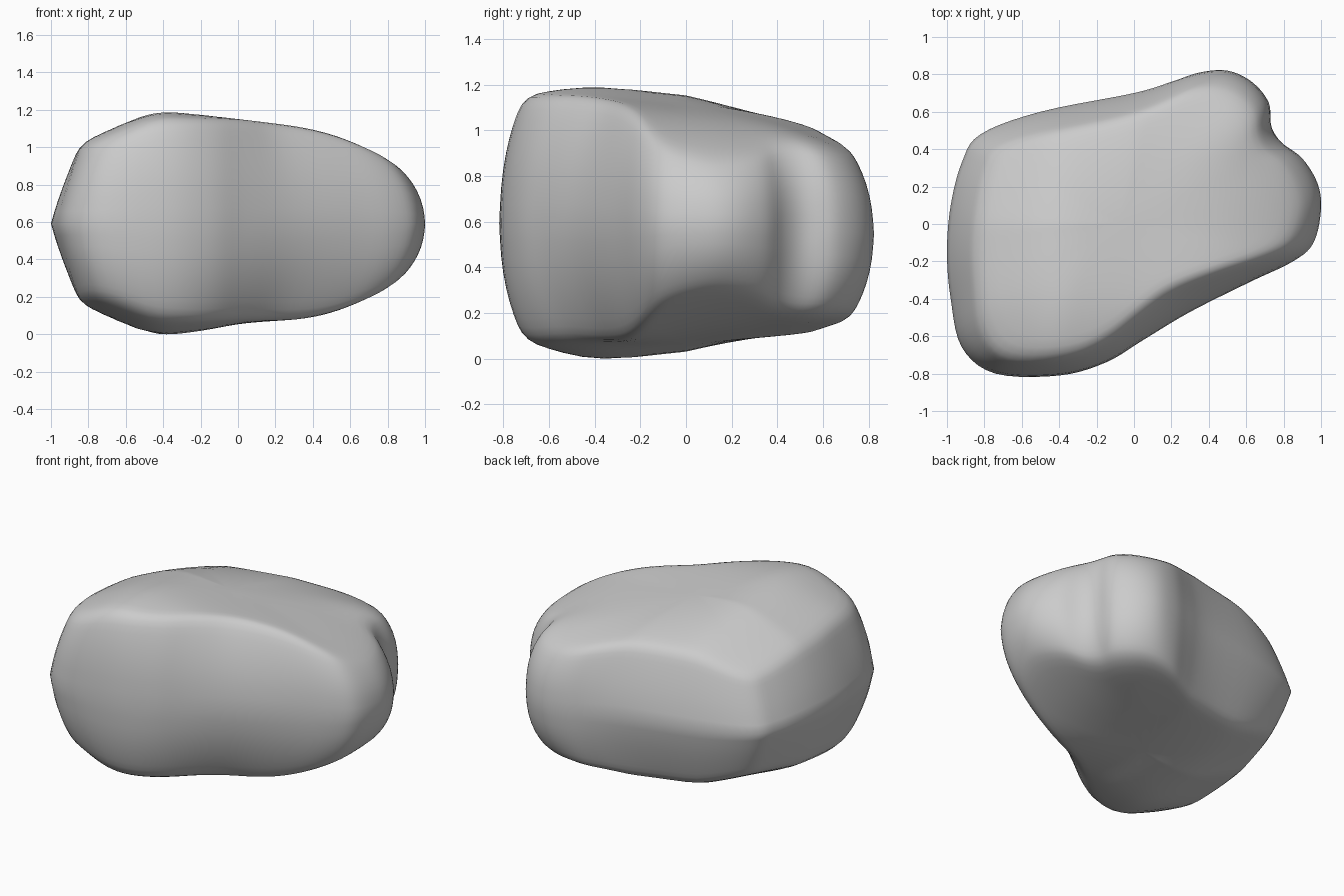
import bpy, bmesh
from math import exp
from mathutils import Vector

if "Cube" in bpy.data.objects:
    bpy.data.objects.remove(bpy.data.objects["Cube"])

CENTRE = Vector((-0.1, 0.0))

# plan outline: x, y, wall inset at the rim, wall roundness
OUTLINE = [
    (-1.00, -0.15, .15, 1.2), (-0.98, 0.10, .15, 1.2), (-0.92, 0.33, .14, 1.2),
    (-0.82, 0.48, .13, 1.25), (-0.50, 0.60, .13, 1.4), (0.00, 0.70, .12, 1.5),
    (0.20, 0.76, .12, 1.8), (0.35, 0.81, .12, 2.2), (0.50, 0.82, .13, 2.4),
    (0.63, 0.76, .12, 2.6), (0.72, 0.65, .11, 2.8), (0.735, 0.52, .10, 2.8),
    (0.79, 0.435, .11, 2.6), (0.90, 0.35, .12, 2.4), (0.98, 0.22, .13, 2.3),
    (1.00, 0.08, .13, 2.3), (0.96, -0.10, .15, 2.2), (0.85, -0.20, .17, 2.2),
    (0.62, -0.31, .17, 2.1), (0.30, -0.47, .16, 2.0), (0.05, -0.62, .14, 2.2),
    (-0.15, -0.74, .13, 2.4), (-0.40, -0.81, .11, 2.4), (-0.74, -0.80, .11, 2.2),
    (-0.92, -0.66, .14, 1.5), (-0.98, -0.40, .15, 1.2),
]
# drop of the top surface along x and along y
DROP_X = [(-1.0, .27), (-.85, .18), (-.65, .085), (-.45, 0.005), (-.3, .01), (0, .045), (.45, .10), (.8, .23), (1.0, .36)]
DROP_Y = [(-.82, .13), (-.7, .045), (-.6, .02), (-.4, 0), (0, .035), (.4, .08), (.6, .12), (.82, .18)]


def hermite(table, t):
    """Smooth interpolation through a short table."""
    t = min(max(t, table[0][0]), table[-1][0])
    n = len(table)
    i = max(k for k in range(n - 1) if table[k][0] <= t)

    def slope(k):
        a, b = table[max(k - 1, 0)], table[min(k + 1, n - 1)]
        return (b[1] - a[1]) / (b[0] - a[0])
    (x0, y0), (x1, y1) = table[i], table[i + 1]
    h = x1 - x0
    u = (t - x0) / h
    m0, m1 = slope(i) * h, slope(i + 1) * h
    return ((2*u**3 - 3*u**2 + 1) * y0 + (u**3 - 2*u**2 + u) * m0
            + (3*u**2 - 2*u**3) * y1 + (u**3 - u**2) * m1)


def mid(y):
    """Height of the widest line; it dips a little at the back."""
    return .592 - .09 * max(0, y)**2


def half_height(x, y, side):
    bump = 0.03 * exp(-((x - .6)**2 + (y - .56)**2) / .03)
    corner = .19 * max(0, y) * min(1, max(0, -x) / .5)
    front = 0
    if side < 0:
        front = .15 * max(0, -y - .4) + .04 * exp(-((x - .1)**2 + (y + .5)**2) / .06)
    drop = hermite(DROP_X, x) + max(0, hermite(DROP_Y, y))
    return max(.1, .605 - drop + bump - corner - front)


def smooth_loop(pts, steps):
    """Closed Catmull-Rom curve through the points."""
    out, n = [], len(pts)
    for i in range(n):
        a, b, c, d = (Vector(pts[(i + k) % n]) for k in (-1, 0, 1, 2))
        for s in range(steps):
            u = s / steps
            out.append(b + 0.5 * u * (c - a + u * (2*a - 5*b + 4*c - d + u * (3*(b - c) + d - a))))
    return out


# wall rows (height fraction) followed by cap rings (fraction towards the centre)
WALL = [0, .15, .3, .45, .6, .72, .82, .9, .95]
CAP = [.03, .08, .15, .25, .37, .5, .63, .76, .88]
loop = smooth_loop(OUTLINE, 5)

bm = bmesh.new()


def ring(side, v=None, f=0.0):
    row = []
    for p in loop:
        xy = Vector((p[0], p[1]))
        inward = (CENTRE - xy).normalized()
        rim = xy + inward * p[2]
        if v is None:
            xy = rim.lerp(CENTRE, f)
            h = half_height(xy.x, xy.y, side)
        else:
            xy += inward * p[2] * v ** p[3]
            h = v * half_height(rim.x, rim.y, side)
        row.append(bm.verts.new((xy.x, xy.y, mid(rim.y if v is not None else xy.y) + side * h)))
    return row


def bridge(a, b):
    n = len(a)
    for i in range(n):
        bm.faces.new((a[i], a[(i + 1) % n], b[(i + 1) % n], b[i]))


# upper and lower halves share the widest ring
base = ring(1, 0)
for side in (1, -1):
    prev = base
    for row in [ring(side, v) for v in WALL[1:]] + [ring(side, None, f) for f in CAP]:
        bridge(prev, row)
        prev = row
    tip = bm.verts.new((CENTRE.x, CENTRE.y, mid(0) + side * half_height(*CENTRE, side)))
    for i in range(len(prev)):
        bm.faces.new((prev[i], prev[(i + 1) % len(prev)], tip))

# soften the rims slightly
fixed = set(base)
inner = [v for v in bm.verts if v not in fixed]
for _ in range(4):
    bmesh.ops.smooth_vert(bm, verts=inner, factor=.4, use_axis_x=True, use_axis_y=True, use_axis_z=True)

# rest on the ground
low = min(v.co.z for v in bm.verts)
bmesh.ops.translate(bm, verts=bm.verts, vec=(0, 0, -low))
bmesh.ops.recalc_face_normals(bm, faces=bm.faces)
for f in bm.faces:
    f.smooth = True

mesh = bpy.data.meshes.new("boulder")
bm.to_mesh(mesh)
bm.free()
bpy.context.collection.objects.link(bpy.data.objects.new("boulder", mesh))
